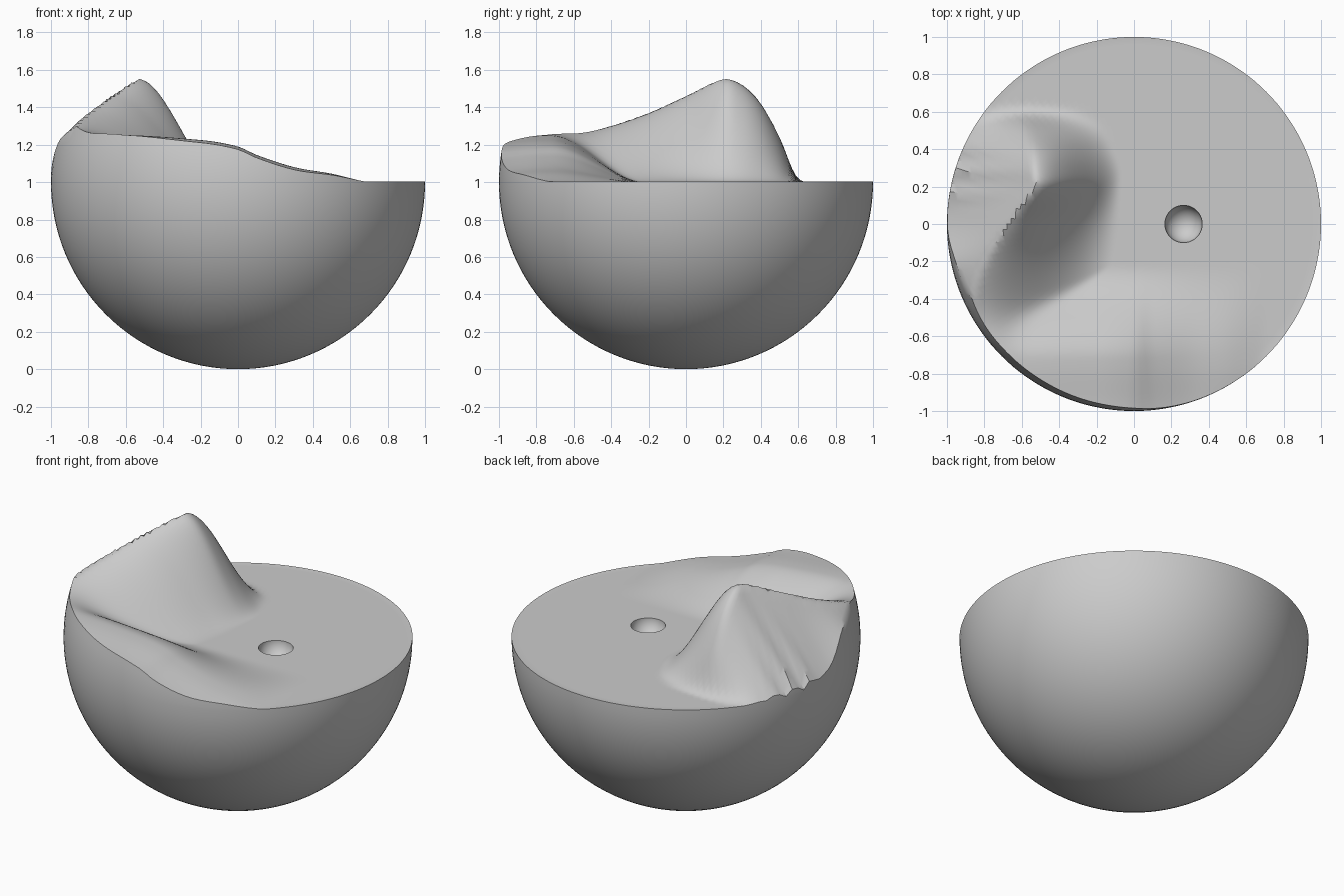
import bpy, bmesh, math

if "Cube" in bpy.data.objects:
    bpy.data.objects.remove(bpy.data.objects["Cube"])

# y, crest x, crest height, right foot x, height at left rim
MOUNTAIN = [(-1.0, -.6, .05, -.5, .05), (-.8, -.72, .16, -.48, .15),
            (-.6, -.82, .24, -.4, .2), (-.4, -.87, .3, -.2, .22),
            (-.2, -.8, .37, -.12, .2), (0, -.68, .46, -.09, .06),
            (.2, -.54, .55, -.07, .03), (.3, -.54, .52, -.07, .02),
            (.4, -.55, .42, -.1, .02), (.5, -.57, .24, -.15, .01),
            (.6, -.6, .01, -.25, 0), (.7, -.6, 0, -.3, 0)]
# x, height of the low front ridge
LOBE = [(-1, .2), (-.7, .25), (-.2, .225), (0, .19), (.1, .145),
        (.3, .08), (.5, .045), (.7, 0), (.85, 0)]


def curve(rows, v):
    """Smooth interpolation of all columns of a table at v."""
    if v <= rows[0][0]:
        return rows[0][1:]
    if v >= rows[-1][0]:
        return rows[-1][1:]
    i = max(k for k in range(len(rows) - 1) if rows[k][0] <= v)
    a, b = rows[i], rows[i + 1]
    p, q = rows[max(i - 1, 0)], rows[min(i + 2, len(rows) - 1)]
    d = b[0] - a[0]
    t = (v - a[0]) / d
    out = []
    for c in range(1, len(a)):
        m0 = (b[c] - p[c]) / (b[0] - p[0]) * d
        m1 = (q[c] - a[c]) / (q[0] - a[0]) * d
        out.append((2*t**3 - 3*t*t + 1) * a[c] + (t**3 - 2*t*t + t) * m0
                   + (3*t*t - 2*t**3) * b[c] + (t**3 - t*t) * m1)
    return out


def smooth(t):
    t = min(max(t, 0), 1)
    return t * t * (3 - 2 * t)


def height(x, y):
    # mountain section: left flank, crest, right flank
    cx, ch, foot, left = curve(MOUNTAIN, y)
    edge = -math.sqrt(max(1 - y * y, 0))
    if x > cx:
        m = ch * smooth((foot - x) / max(foot - cx, .05))
    else:
        t = min((cx - x) / max(cx - edge, .05), 1)
        m = ch + (left - ch) * t
        # small gullies on the back-left flank
        if .05 < y < .5:
            m += .025 * t * t * math.sin(y * 50) * math.sin((y - .05) / .45 * math.pi)
    lobe = curve(LOBE, x)[0] * smooth((-.22 - y) / .5)
    lobe -= .015 * smooth((-.75 - y) / .25)
    m, lobe = max(m, 0), max(lobe, 0)
    return (m**4 + lobe**4) ** .25


SEG, BOWL, WALL, RINGS = 144, 32, 5, 44
bm = bmesh.new()
rings = []
dirs = [(math.cos(2*math.pi*i/SEG), math.sin(2*math.pi*i/SEG)) for i in range(SEG)]

# where the land surface meets the sphere
rim = []
for c, s in dirs:
    h = 0
    for _ in range(8):
        r = math.sqrt(1 - h * h)
        h = min(height(r * c, r * s), .5)
    rim.append(h)

# bowl
bottom = bm.verts.new((0, 0, 0))
for k in range(1, BOWL + 1):
    a = math.pi / 2 * k / BOWL
    rings.append([bm.verts.new((math.sin(a)*c, math.sin(a)*s, 1 - math.cos(a))) for c, s in dirs])
# sphere continued up to the land edge
for k in range(1, WALL + 1):
    ring = []
    for (c, s), h in zip(dirs, rim):
        z = max(h, .002) * k / WALL
        r = math.sqrt(1 - z * z)
        ring.append(bm.verts.new((r * c, r * s, 1 + z)))
    rings.append(ring)
# land surface
for k in range(RINGS - 1, 0, -1):
    ring = []
    for (c, s), h in zip(dirs, rim):
        r = math.sqrt(1 - h * h) * k / RINGS
        ring.append(bm.verts.new((r * c, r * s, 1 + height(r * c, r * s))))
    rings.append(ring)
top = bm.verts.new((0, 0, 1 + height(0, 0)))

for i in range(SEG):
    j = (i + 1) % SEG
    bm.faces.new((bottom, rings[0][j], rings[0][i]))
    bm.faces.new((top, rings[-1][i], rings[-1][j]))
    for lo, hi in zip(rings, rings[1:]):
        bm.faces.new((lo[i], lo[j], hi[j], hi[i]))
bmesh.ops.recalc_face_normals(bm, faces=bm.faces[:])
mesh = bpy.data.meshes.new("landscape_bowl")
bm.to_mesh(mesh)
bm.free()
bowl = bpy.data.objects.new("landscape_bowl", mesh)
bpy.context.collection.objects.link(bowl)

# round pit in the plain
bpy.ops.mesh.primitive_uv_sphere_add(segments=40, ring_count=21, radius=.1, location=(.265, 0, 1))
cutter = bpy.context.object
cutter.name = "pit_cutter"
cutter.hide_render = True
mod = bowl.modifiers.new("pit", 'BOOLEAN')
mod.operation = 'DIFFERENCE'
mod.solver = 'EXACT'
mod.object = cutter
bpy.ops.object.select_all(action='DESELECT')
bowl.select_set(True)
bpy.context.view_layer.objects.active = bowl
bpy.ops.object.modifier_apply(modifier="pit")
bpy.data.objects.remove(cutter)
bpy.ops.object.shade_smooth_by_angle(angle=math.radians(35))
